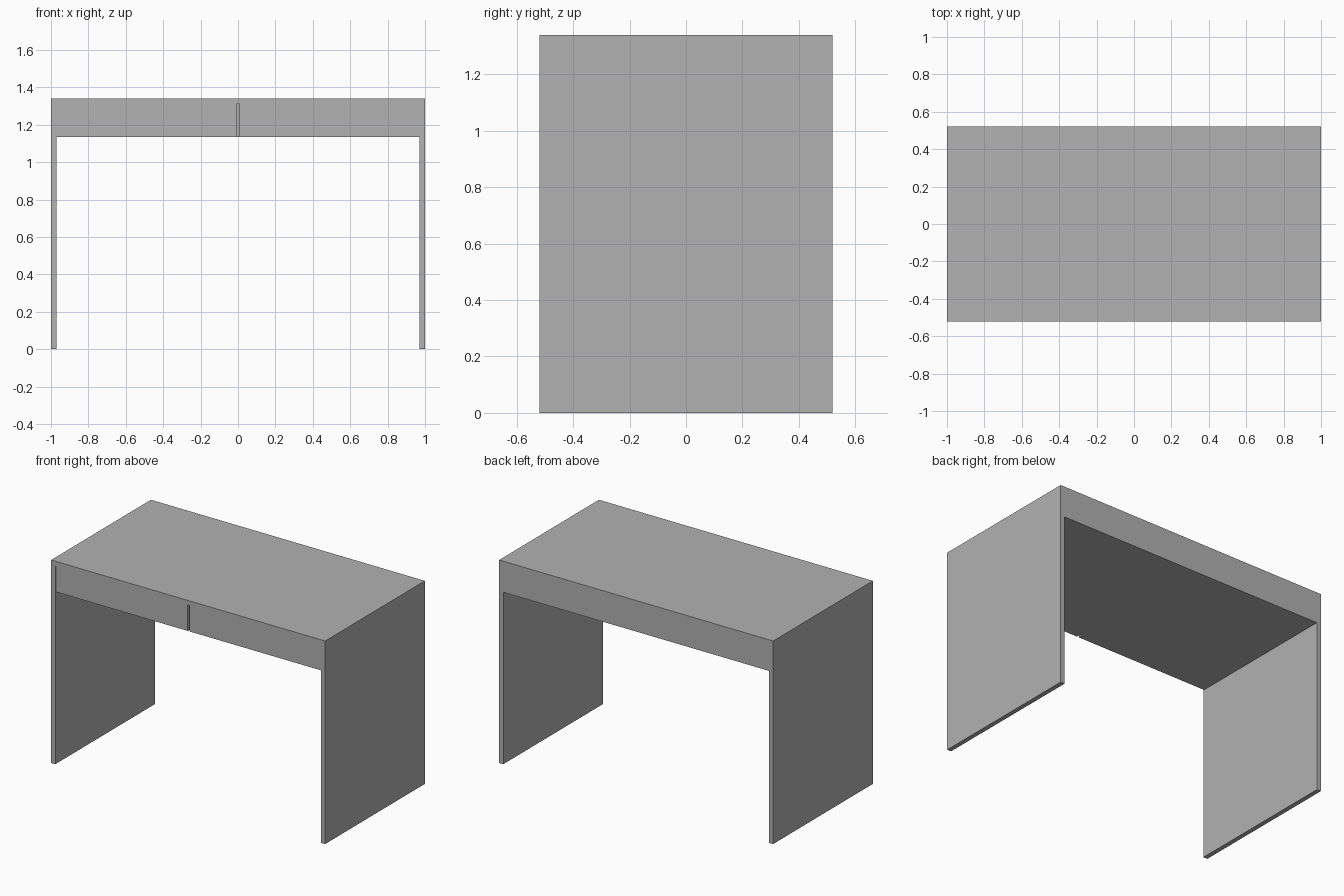
import bpy

cube = bpy.data.objects.get("Cube")
if cube:
    bpy.data.objects.remove(cube, do_unlink=True)

W, D, H = 1.0, 0.52, 1.34     # half width, half depth, height
T = 0.03                      # panel thickness
BOTTOM = 1.135                # underside of the drawer case
RECESS = 0.006                # drawer fronts sit just behind the frame
GAP = 0.007                   # half of the slot between the drawers


def make_material(name, value):
    mat = bpy.data.materials.new(name)
    mat.use_nodes = True
    colour = (value, value, value, 1)
    mat.diffuse_color = colour
    mat.node_tree.nodes["Principled BSDF"].inputs["Base Color"].default_value = colour
    return mat


grey = make_material("plain grey", 0.445)


def box(name, low, high):
    """Box spanning two opposite corners."""
    bpy.ops.mesh.primitive_cube_add(size=1)
    ob = bpy.context.object
    ob.name = name
    for v in ob.data.vertices:
        v.co = [high[i] if v.co[i] > 0 else low[i] for i in range(3)]
    ob.data.materials.append(grey)
    return ob


# Top and the full-depth side panels as one bridge-shaped profile
outline = [(-W, 0), (-W, H), (W, H), (W, 0),
           (W - T, 0), (W - T, H - T), (T - W, H - T), (T - W, 0)]
n = len(outline)
verts = [(x, y, z) for y in (-D, D) for x, z in outline]
faces = [(i, (i + 1) % n, (i + 1) % n + n, i + n) for i in range(n)]
faces += [tuple(reversed(range(n))), tuple(range(n, 2 * n))]
mesh = bpy.data.meshes.new("desk_frame")
mesh.from_pydata(verts, [], faces)
mesh.materials.append(grey)
frame = bpy.data.objects.new("desk_frame", mesh)
bpy.context.collection.objects.link(frame)
bpy.context.view_layer.objects.active = frame
frame.select_set(True)
bpy.ops.object.mode_set(mode="EDIT")
bpy.ops.mesh.select_all(action="SELECT")
bpy.ops.mesh.normals_make_consistent(inside=False)
bpy.ops.object.mode_set(mode="OBJECT")

# Drawer case behind the fronts, flush with the back
inner = W - T
front = -D + RECESS
box("drawer_case", (-inner, front + T, BOTTOM), (inner, D, H - T))

# Pair of drawer fronts with a narrow slot between them
for side, x0, x1 in (("right", -inner, -GAP), ("left", GAP, inner)):
    box(side + "_drawer_front", (x0, front, BOTTOM), (x1, front + T, H - T))
